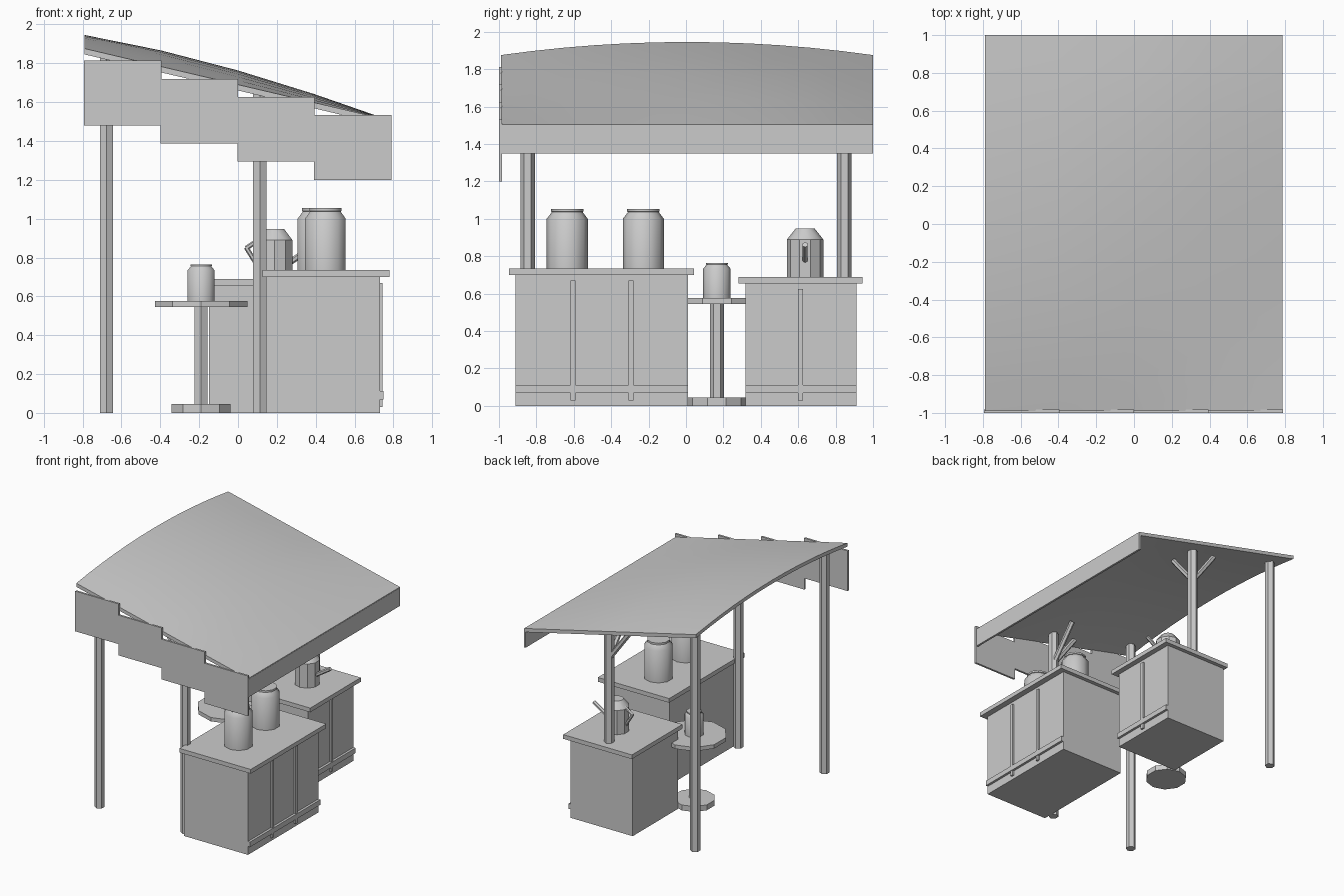
import bpy, bmesh, math
from mathutils import Vector

if "Cube" in bpy.data.objects:
    bpy.data.objects.remove(bpy.data.objects["Cube"])


def finish(name, bm, smooth=None):
    bmesh.ops.recalc_face_normals(bm, faces=bm.faces)
    me = bpy.data.meshes.new(name)
    bm.to_mesh(me)
    bm.free()
    ob = bpy.data.objects.new(name, me)
    bpy.context.collection.objects.link(ob)
    if smooth:
        bpy.ops.object.select_all(action='DESELECT')
        ob.select_set(True)
        bpy.context.view_layer.objects.active = ob
        bpy.ops.object.shade_smooth_by_angle(angle=math.radians(smooth))
    return ob


def box(name, x0, x1, y0, y1, z0, z1):
    bm = bmesh.new()
    bmesh.ops.create_cube(bm, size=1)
    for v in bm.verts:
        v.co = ((x0 + x1) / 2 + v.co.x * (x1 - x0),
                (y0 + y1) / 2 + v.co.y * (y1 - y0),
                (z0 + z1) / 2 + v.co.z * (z1 - z0))
    return finish(name, bm)


def lathe(name, center, profile, sides, smooth=None):
    # Stack of rings (radius, z) with capped ends, a corner pointing along y
    bm = bmesh.new()
    rings = []
    for r, z in profile:
        rings.append([bm.verts.new((center[0] + r * math.sin(math.tau * i / sides),
                                    center[1] + r * math.cos(math.tau * i / sides), z))
                      for i in range(sides)])
    for a, b in zip(rings, rings[1:]):
        for i in range(sides):
            j = (i + 1) % sides
            bm.faces.new((a[i], a[j], b[j], b[i]))
    bm.faces.new(rings[0])
    bm.faces.new(rings[-1])
    return finish(name, bm, smooth)


def bar(name, a, b, r, sides=6):
    a, b = Vector(a), Vector(b)
    bm = bmesh.new()
    bmesh.ops.create_cone(bm, cap_ends=True, segments=sides, radius1=r, radius2=r,
                          depth=(b - a).length)
    ob = finish(name, bm)
    ob.location = (a + b) / 2
    ob.rotation_euler = (b - a).to_track_quat('Z', 'Y').to_euler()
    return ob


# Sagging awning roof: arched at the rear, straight along the front edge
bm = bmesh.new()
xs = [-0.79, -0.395, 0.0, 0.39, 0.785]
bulge = [0.07, 0.083, 0.073, 0.044, 0.0]
ny = 12
layers = []
for drop in (0, 0.03):
    layers.append([[bm.verts.new((x, -0.99 + 1.99 * j / ny,
                                  1.69 - 0.235 * x - drop + h * (1 - (2 * j / ny - 1) ** 2)))
                    for j in range(ny + 1)] for x, h in zip(xs, bulge)])
for g in layers:
    for i in range(4):
        for j in range(ny):
            bm.faces.new((g[i][j], g[i + 1][j], g[i + 1][j + 1], g[i][j + 1]))


def rim(g):
    return ([g[i][0] for i in range(4)] + [g[4][j] for j in range(ny)]
            + [g[i][ny] for i in range(4, 0, -1)] + [g[0][j] for j in range(ny, 0, -1)])


top, low = rim(layers[0]), rim(layers[1])
for i in range(len(top)):
    k = (i + 1) % len(top)
    bm.faces.new((top[i], top[k], low[k], low[i]))
finish("awning_roof", bm, 30)

# Hanging front fascia and stepped side panels
box("awning_fascia", 0.77, 0.787, -0.99, 1.0, 1.35, 1.50)
for i in range(4):
    x = -0.793 + 0.395 * i
    z = 1.48 - 0.0935 * i
    box(f"side_panel_{i + 1}", x, x + 0.398, -1.0, -0.983, z, z + 0.333)

# Hexagonal posts, with two braces on each front post
for s, side in ((-1, "near"), (1, "far")):
    y = 0.847 * s
    lathe(f"rear_post_{side}", (-0.677, y), [(0.039, 0), (0.039, 1.835)], 6)
    lathe(f"front_post_{side}", (0.112, y), [(0.039, 0), (0.039, 1.65)], 6)
    bar(f"brace_rear_{side}", (0.112, y, 1.38), (-0.1, y, 1.67), 0.021)
    bar(f"brace_inner_{side}", (0.112, y, 1.38), (0.112, y - 0.23 * s, 1.66), 0.021)


# Counters with worktop, base rail and battens
def counter(name, x0, x1, y0, y1, h, battens, back, front):
    box(name + "_body", x0, x1, y0, y1, 0, h)
    box(name + "_worktop", x0 - back, x1 + front, y0 - 0.035, y1 + 0.032, h, h + 0.035)
    box(name + "_base_rail", x1 - 0.01, x1 + 0.02, y0, y1, 0.07, 0.112)
    for i, y in enumerate(battens):
        box(f"{name}_batten_{i + 1}", x1 - 0.01, x1 + 0.015, y - 0.013, y + 0.013,
            0.03, h - 0.03)


counter("large_counter", 0.145, 0.73, -0.912, 0.01, 0.70, (-0.605, -0.295), 0.02, 0.05)
counter("small_counter", -0.15, 0.42, 0.317, 0.912, 0.655, (0.613,), 0.015, 0.045)

# Round pedestal table
c = (-0.19, 0.165)
lathe("table_foot", c, [(0.16, 0), (0.16, 0.045)], 10)
lathe("table_column", c, [(0.038, 0.04), (0.038, 0.55)], 6)
lathe("table_top", c, [(0.25, 0.545), (0.25, 0.577)], 10)


# Lidded jars
def jar(name, x, y, z, s, t):
    prof = [(0.11, 0), (0.11, 0.265), (0.082, 0.302), (0.087, 0.304), (0.087, 0.319)]
    lathe(name, (x, y), [(r * s, z + h * t) for r, h in prof], 10, 40)


jar("jar_1", 0.45, -0.635, 0.735, 1, 1)
jar("jar_2", 0.412, -0.228, 0.735, 1, 1)
jar("small_jar", c[0], c[1], 0.577, 0.67, 0.59)

# Kettle with spout and bent handle
ky = 0.637
lathe("kettle_body", (0.188, ky), [(0.097, 0.69), (0.097, 0.89), (0.051, 0.948)], 10, 35)
bar("kettle_spout", (0.25, ky, 0.765), (0.40, ky, 0.862), 0.016)
bar("kettle_handle_upper", (0.12, ky, 0.90), (0.042, ky, 0.848), 0.012)
bar("kettle_handle_lower", (0.042, ky, 0.852), (0.105, ky, 0.75), 0.012)
